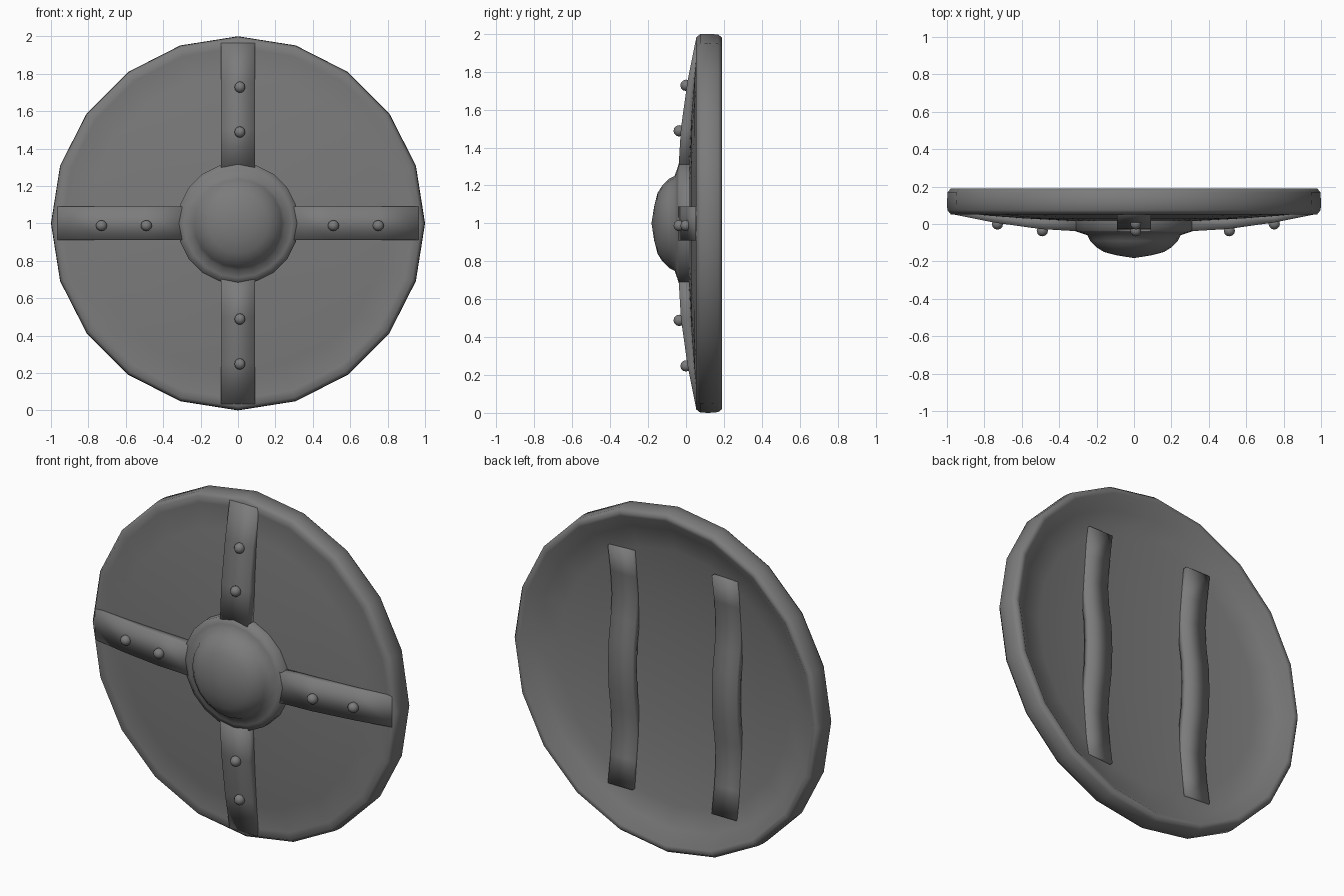
import bpy, bmesh, math
from mathutils import Matrix, Vector

if "Cube" in bpy.data.objects:
    bpy.data.objects.remove(bpy.data.objects["Cube"])

SIDES = 20
CENTRE = Vector((0, 0, 1))

# Dark grey paint shared by every part
dark_grey = bpy.data.materials.new("dark_grey")
dark_grey.diffuse_color = (0.2, 0.2, 0.2, 1)
dark_grey.use_nodes = True
dark_grey.node_tree.nodes["Principled BSDF"].inputs["Base Color"].default_value = dark_grey.diffuse_color


def finish(bm, name):
    """Clean up, lift to the shield centre, paint and shade fully smooth."""
    bmesh.ops.remove_doubles(bm, verts=bm.verts, dist=1e-4)
    bmesh.ops.recalc_face_normals(bm, faces=bm.faces)
    bmesh.ops.translate(bm, verts=bm.verts, vec=CENTRE)
    for face in bm.faces:
        face.smooth = True
    mesh = bpy.data.meshes.new(name)
    bm.to_mesh(mesh)
    bm.free()
    mesh.materials.append(dark_grey)
    obj = bpy.data.objects.new(name, mesh)
    bpy.context.collection.objects.link(obj)
    return obj


def lathe(name, profile):
    """Spin a (radius, y) profile about the y axis."""
    bm = bmesh.new()
    verts = [bm.verts.new((r, y, 0)) for r, y in profile]
    edges = [bm.edges.new(p) for p in zip(verts, verts[1:])]
    # start at the x axis, which is also a corner of the 20-sided outline
    bmesh.ops.spin(bm, geom=verts + edges, cent=(0, 0, 0), axis=(0, 1, 0),
                   angle=math.tau, steps=SIDES)
    return finish(bm, name)


def ribbon(name, front, back, half_width, turn=0.0, shift=(0, 0, 0)):
    """Strip running along z, between two (z, y) lines, turned about y."""
    bm = bmesh.new()
    rows = []
    for (zf, yf), (zb, yb) in zip(front, back):
        rows.append([bm.verts.new(p) for p in ((-half_width, yf, zf), (half_width, yf, zf),
                                               (half_width, yb, zb), (-half_width, yb, zb))])
    for a, b in zip(rows, rows[1:]):
        for k in range(4):
            n = (k + 1) % 4
            bm.faces.new((a[k], a[n], b[n], b[k]))
    bm.faces.new(rows[0])
    bm.faces.new(rows[-1])
    bmesh.ops.transform(bm, verts=bm.verts,
                        matrix=Matrix.Translation(shift) @ Matrix.Rotation(turn, 4, 'Y'))
    return finish(bm, name)


# Dished board flowing into a thick rounded rim, hollow at the back
lathe("board_and_rim", [(0, 0.005), (0.33, 0.015), (0.6, 0.03), (0.8, 0.045), (0.94, 0.06),
                        (0.98, 0.052), (0.998, 0.075), (1.0, 0.12), (0.996, 0.17), (0.98, 0.19),
                        (0.955, 0.187), (0.88, 0.13), (0.75, 0.105), (0.5, 0.075),
                        (0.25, 0.06), (0, 0.055)])

# Central boss with its round flange
lathe("boss", [(0.325, 0.03), (0.325, -0.035), (0.29, -0.046), (0.25, -0.06), (0.235, -0.09),
               (0.20, -0.125), (0.16, -0.15), (0.09, -0.168), (0, -0.182)])

# Four cross bars, each with two rivets
bar_front = [(0.28, -0.04), (0.5, -0.027), (0.75, 0.008), (0.965, 0.051)]
bar_back = [(0.28, 0.03), (0.5, 0.04), (0.75, 0.055), (0.965, 0.09)]
for i in range(4):
    turn = i * math.pi / 2
    ribbon(f"cross_bar_{i + 1}", bar_front, bar_back, 0.09, turn)
    for j, (r, y) in enumerate([(0.5, -0.036), (0.74, 0.0)]):
        bm = bmesh.new()
        place = (Matrix.Translation((0.01, 0, -0.012)) @ Matrix.Rotation(turn, 4, 'Y')
                 @ Matrix.Translation((0, y, r)))
        bmesh.ops.create_uvsphere(bm, u_segments=10, v_segments=6, radius=0.03, matrix=place)
        finish(bm, f"rivet_{i + 1}_{j + 1}")

# Two bowed arm straps on the back
half = [(0.0, 0.128), (0.14, 0.122), (0.27, 0.103), (0.4, 0.092), (0.54, 0.105), (0.7, 0.13)]
line = [(-z, y) for z, y in half[:0:-1]] + half
for side, x in (("right", 0.338), ("left", -0.338)):
    ribbon(f"arm_strap_{side}", [(z, y - 0.04) for z, y in line], line, 0.08,
           shift=(x, 0, -0.018))
